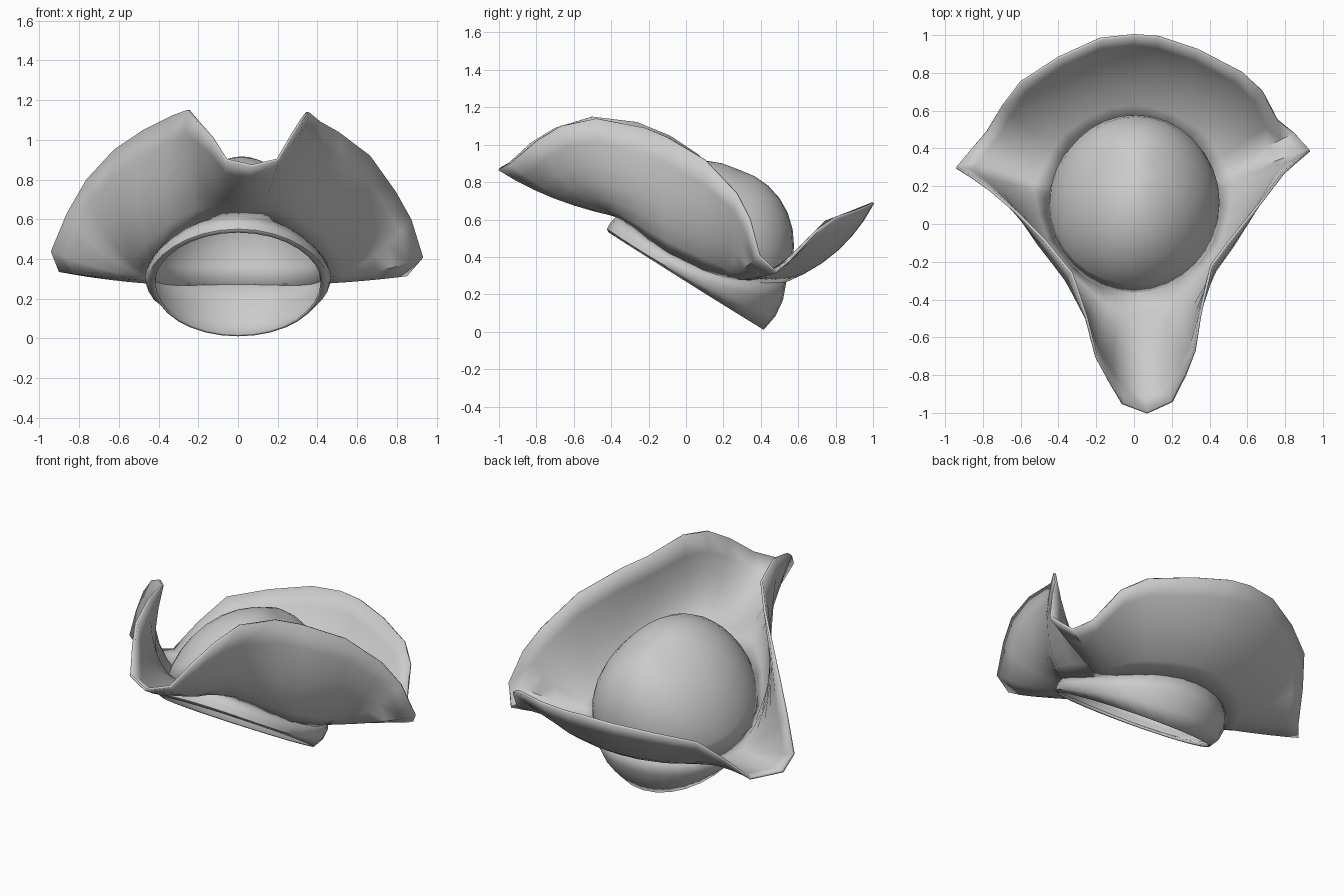
import bpy
import bmesh
from math import sin, cos, atan2, pi, radians
from mathutils import Vector

if "Cube" in bpy.data.objects:
    bpy.data.objects.remove(bpy.data.objects["Cube"], do_unlink=True)

felt = bpy.data.materials.new("grey_felt")
felt.use_nodes = True
GREY = (0.6, 0.6, 0.6, 1)
felt.diffuse_color = GREY
felt.node_tree.nodes["Principled BSDF"].inputs["Base Color"].default_value = GREY

# Brim edge, from the front spout round the left tip, the back and the right tip
RIM = [Vector(p) for p in (
    (.07, -1, .87), (.2, -.94, .9), (.27, -.8, 1.02), (.32, -.67, 1.1),
    (.35, -.48, 1.14), (.41, -.22, 1.09), (.5, -.1, 1.04), (.66, .1, .92),
    (.79, .27, .74), (.87, .34, .6), (.93, .39, .41), (.85, .48, .32),
    (.76, .55, .38), (.68, .7, .54), (.57, .8, .61), (.34, .92, .65),
    (.13, .99, .68), (0, 1, .69), (-.18, .98, .68), (-.4, .88, .64),
    (-.6, .75, .59), (-.7, .62, .46), (-.78, .49, .32), (-.9, .35, .34),
    (-.94, .3, .44), (-.86, .25, .63), (-.76, .18, .8), (-.62, .06, .95),
    (-.47, -.09, 1.05), (-.33, -.26, 1.12), (-.25, -.5, 1.15),
    (-.2, -.7, 1.09), (-.13, -.83, 1.01), (-.06, -.95, .9))]
ANGLES = [atan2(p.x - .02, .1 - p.y) for p in RIM]


def valley(a):
    """Seam between crown and brim; angle is measured from the front."""
    return Vector((.45 * sin(a), .085 - .445 * cos(a),
                   .39 + .175 * cos(a) + .055 * cos(2 * a)))


def opening(a):
    """Edge of the head opening."""
    return Vector((.42 * sin(a), -.41 * cos(a), .275 + .26 * cos(a)))


def bezier(a, b, c, t):
    return a * (1 - t) ** 2 + b * 2 * t * (1 - t) + c * t * t


def arc_rings(starts, controls, ends, steps):
    return [[bezier(a, b, c, i / steps)
             for a, b, c in zip(starts, controls, ends)]
            for i in range(steps + 1)]


def loft(name, rings, apex=None):
    """Join closed rings into a thin smooth shell."""
    bm = bmesh.new()
    rows = [[bm.verts.new(p) for p in ring] for ring in rings]
    count = len(rows[0])
    for low, high in zip(rows, rows[1:]):
        for i in range(count):
            j = (i + 1) % count
            bm.faces.new((low[i], low[j], high[j], high[i]))
    if apex:
        top = bm.verts.new(apex)
        for i in range(count):
            bm.faces.new((rows[-1][i], rows[-1][(i + 1) % count], top))
    bmesh.ops.recalc_face_normals(bm, faces=bm.faces)
    mesh = bpy.data.meshes.new(name)
    bm.to_mesh(mesh)
    bm.free()
    mesh.materials.append(felt)
    obj = bpy.data.objects.new(name, mesh)
    bpy.context.collection.objects.link(obj)
    shell = obj.modifiers.new("thickness", "SOLIDIFY")
    shell.thickness = .014
    shell.offset = 0
    bpy.ops.object.select_all(action="DESELECT")
    bpy.context.view_layer.objects.active = obj
    obj.select_set(True)
    bpy.ops.object.shade_smooth_by_angle(angle=radians(50))
    return obj


seam = [valley(a) for a in ANGLES]

# Folded brim: walls sag outward in proportion to how far they rise
sag = []
for base, edge, a in zip(seam, RIM, ANGLES):
    rise = max(edge.z - base.z, 0)
    push = Vector((sin(a), -cos(a), -1)) * rise * .2
    sag.append((base + edge) / 2 + push)
loft("brim", arc_rings(seam, sag, RIM, 6))

# Domed crown leaning to the back
even = [2 * pi * i / 32 for i in range(32)]
heart = Vector((0, .085, .4))
axis = Vector((.02, .195, .46))
crown_rings = []
for step in range(8):
    lift = step / 8 * pi / 2
    crown_rings.append([heart + (valley(a) - heart) * cos(lift)
                        + axis * sin(lift) for a in even])
loft("crown", crown_rings, apex=heart + axis)

# Band around the head opening
tops = [valley(a) for a in even]
ends = [opening(a) for a in even]
bulge = [(p + q) / 2 + Vector((sin(a), -cos(a), -.6)) * .05
         for p, q, a in zip(tops, ends, even)]
loft("head_band", arc_rings(tops, bulge, ends, 3))
